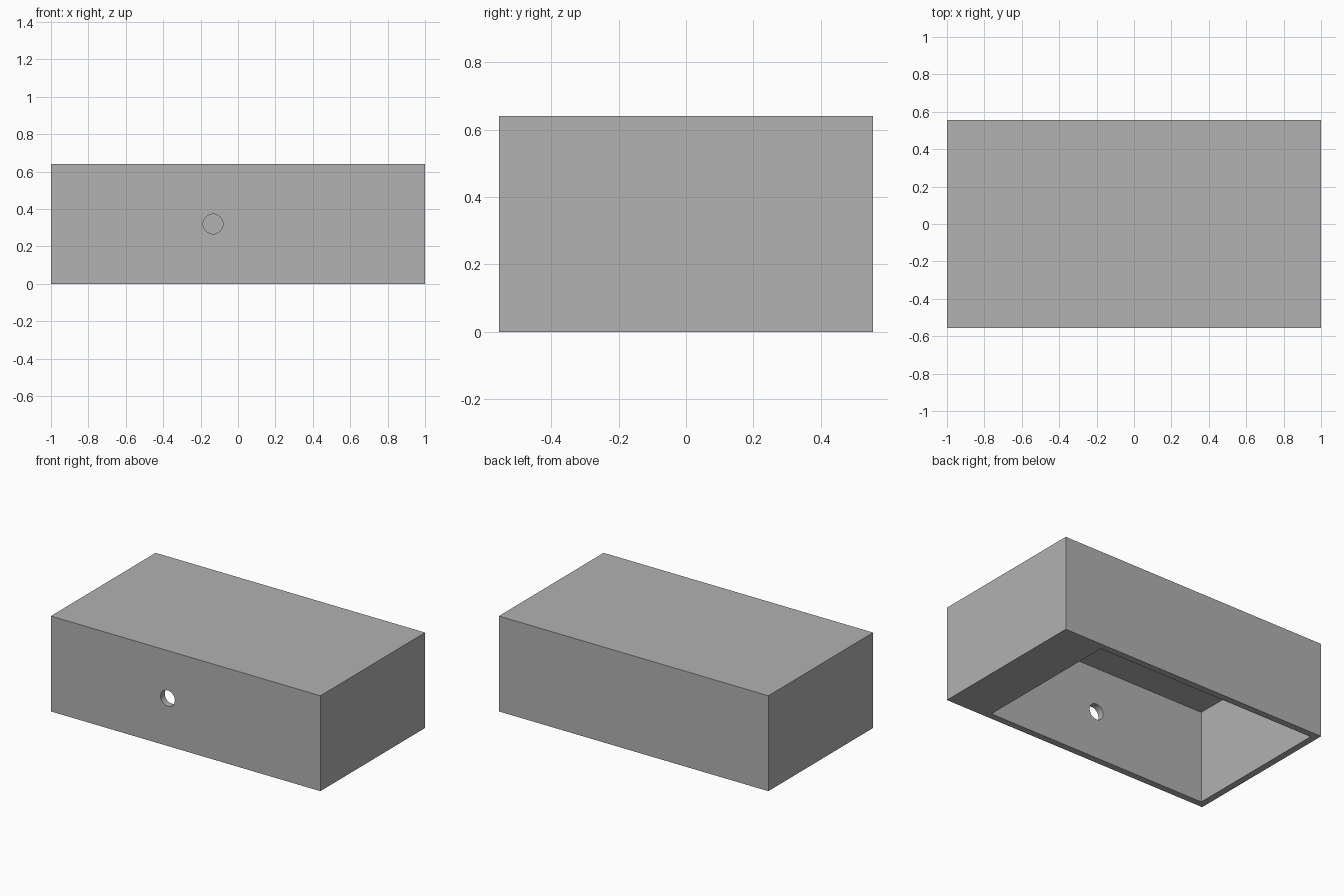
import bpy
import math

cube = bpy.data.objects.get("Cube")
if cube:
    bpy.data.objects.remove(cube, do_unlink=True)

HALF_X, HALF_Y, HEIGHT = 1.0, 0.555, 0.64
WALL, ROOF = 0.045, 0.02
CAVITY_RIGHT = 0.688          # the wall on the +x side is much thicker
HOLE_RADIUS = 0.053

grey = bpy.data.materials.new("plain grey")
grey.use_nodes = True
colour = (0.445, 0.445, 0.445, 1)
grey.diffuse_color = colour
grey.node_tree.nodes["Principled BSDF"].inputs["Base Color"].default_value = colour


def box(name, low, high):
    """Box between two opposite corners."""
    centre = [(a + b) / 2 for a, b in zip(low, high)]
    bpy.ops.mesh.primitive_cube_add(size=1, location=centre)
    obj = bpy.context.object
    obj.name = name
    obj.scale = [b - a for a, b in zip(low, high)]
    bpy.ops.object.transform_apply(location=True, rotation=True, scale=True)
    obj.data.materials.append(grey)
    return obj


def cut(target, cutter):
    """Subtract the cutter from the target, then discard it."""
    cutter.hide_render = True
    mod = target.modifiers.new("cut", "BOOLEAN")
    mod.operation = "DIFFERENCE"
    mod.solver = "EXACT"
    mod.object = cutter
    bpy.ops.object.select_all(action="DESELECT")
    target.select_set(True)
    bpy.context.view_layer.objects.active = target
    bpy.ops.object.modifier_apply(modifier=mod.name)
    bpy.data.objects.remove(cutter, do_unlink=True)


# Outer shell
housing = box("housing", (-HALF_X, -HALF_Y, 0), (HALF_X, HALF_Y, HEIGHT))

# Cavity open at the bottom
cavity_left = -HALF_X + WALL
cut(housing, box("cavity_cutter",
                 (cavity_left, -HALF_Y + WALL, -0.1),
                 (CAVITY_RIGHT, HALF_Y - WALL, HEIGHT - ROOF)))

# Round hole through the front wall, centred on the cavity
bpy.ops.mesh.primitive_cylinder_add(
    vertices=64, radius=HOLE_RADIUS, depth=4 * WALL,
    location=((cavity_left + CAVITY_RIGHT) / 2, -HALF_Y + WALL / 2, HEIGHT / 2),
    rotation=(math.pi / 2, 0, 0))
hole = bpy.context.object
hole.name = "hole_cutter"
hole.data.materials.append(grey)
cut(housing, hole)

bpy.ops.object.shade_smooth_by_angle(angle=math.radians(30))
